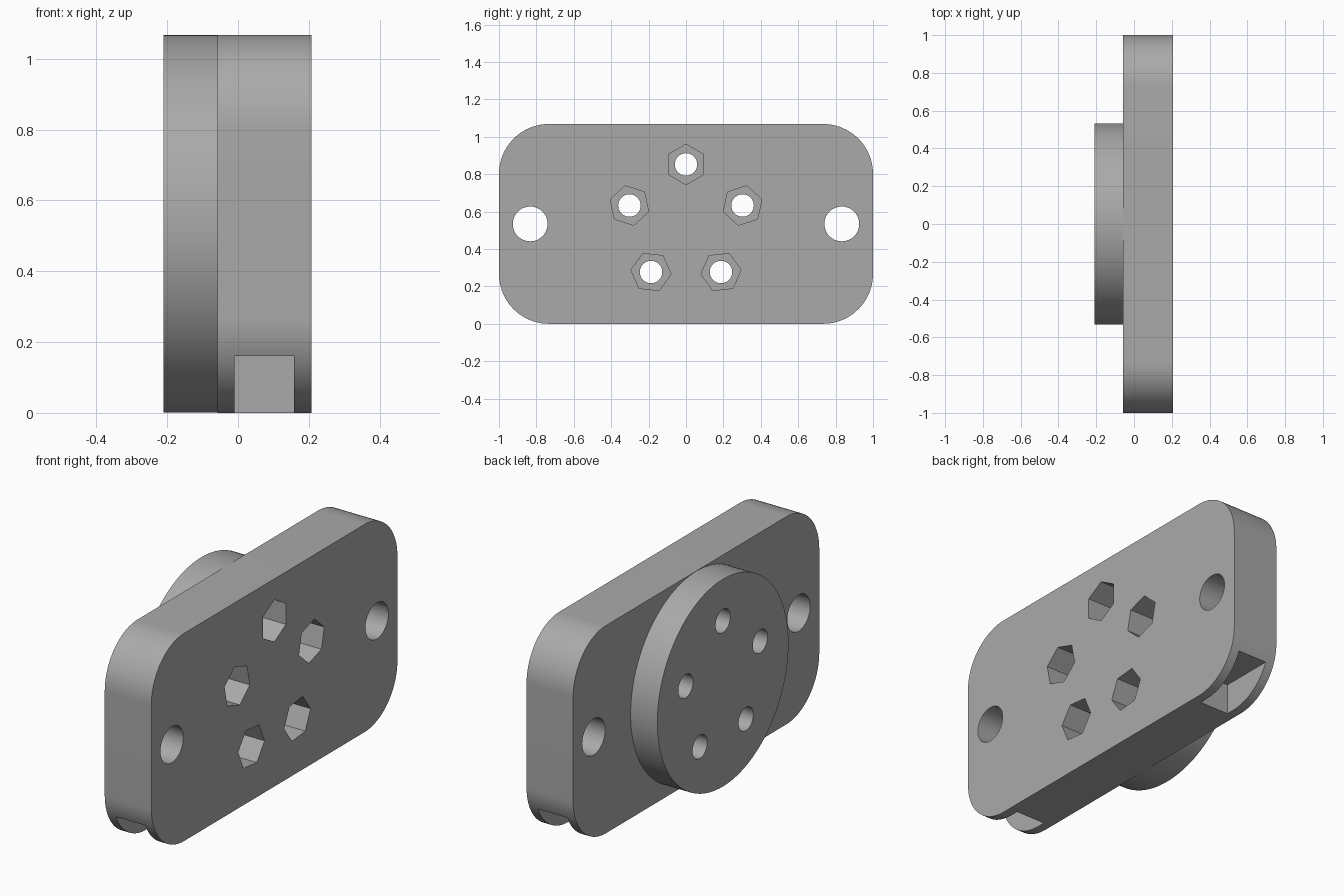
import bpy, bmesh, math
from mathutils import Vector

if "Cube" in bpy.data.objects:
    bpy.data.objects.remove(bpy.data.objects["Cube"])

H = 1.068            # plate height
CZ = H / 2           # centre height
X_BACK, X_SEAM, X_FRONT = -0.21, -0.058, 0.207

grey = bpy.data.materials.new("mid_grey")
grey.diffuse_color = (0.40, 0.40, 0.40, 1)
grey.use_nodes = True
grey.node_tree.nodes["Principled BSDF"].inputs["Base Color"].default_value = grey.diffuse_color


def prism(name, points, x0, x1):
    """Extrude a (y, z) outline along x."""
    bm = bmesh.new()
    face = bm.faces.new([bm.verts.new((x0, y, z)) for y, z in points])
    ext = bmesh.ops.extrude_face_region(bm, geom=[face])
    verts = [g for g in ext["geom"] if isinstance(g, bmesh.types.BMVert)]
    bmesh.ops.translate(bm, vec=Vector((x1 - x0, 0, 0)), verts=verts)
    bmesh.ops.recalc_face_normals(bm, faces=bm.faces)
    mesh = bpy.data.meshes.new(name)
    bm.to_mesh(mesh)
    bm.free()
    obj = bpy.data.objects.new(name, mesh)
    bpy.context.collection.objects.link(obj)
    mesh.materials.append(grey)
    return obj


def ring(cy, cz, r, n, start=0.0):
    return [(cy + r * math.cos(start + math.tau * i / n),
             cz + r * math.sin(start + math.tau * i / n)) for i in range(n)]


def combine(target, tool, operation):
    """Apply a boolean and remove the tool."""
    bpy.context.view_layer.objects.active = target
    mod = target.modifiers.new("bool", 'BOOLEAN')
    mod.operation, mod.solver, mod.object = operation, 'EXACT', tool
    bpy.ops.object.modifier_apply(modifier=mod.name)
    bpy.data.objects.remove(tool)


# Rounded plate outline
R, N = 0.267, 24
outline = []
for k, (sy, sz) in enumerate([(1, 1), (-1, 1), (-1, -1), (1, -1)]):
    cy, cz = sy * (1 - R), CZ + sz * (CZ - R)
    for i in range(N + 1):
        a = math.pi / 2 * (k + i / N)
        outline.append((cy + R * math.cos(a), cz + R * math.sin(a)))
body = prism("mounting_plate", outline, X_SEAM, X_FRONT)

# Round boss on the back
combine(body, prism("boss", ring(0, CZ, CZ - 0.001, 128), X_BACK, X_SEAM + 0.03), 'UNION')

# Five bolt holes with hexagonal nut pockets
for i in range(5):
    a = math.pi / 2 + math.tau * i / 5
    y, z = 0.318 * math.cos(a), CZ + 0.318 * math.sin(a)
    combine(body, prism("nut_cutter", ring(y, z, 0.108, 6, a), X_SEAM, 0.4), 'DIFFERENCE')
    combine(body, prism("bolt_cutter", ring(y, z, 0.06, 40), -0.4, 0.4), 'DIFFERENCE')

# Large side holes and lower end notches
for s in (-1, 1):
    combine(body, prism("side_cutter", ring(s * 0.833, CZ, 0.093, 48), -0.4, 0.4), 'DIFFERENCE')
    box = [(s * 0.69, -0.1), (s * 1.1, -0.1), (s * 1.1, 0.16), (s * 0.69, 0.16)]
    combine(body, prism("notch_cutter", box, -0.01, 0.158), 'DIFFERENCE')

# Smooth curved walls, keep hard edges
bpy.ops.object.select_all(action='DESELECT')
body.select_set(True)
bpy.context.view_layer.objects.active = body
bpy.ops.object.shade_smooth_by_angle(angle=math.radians(30))
